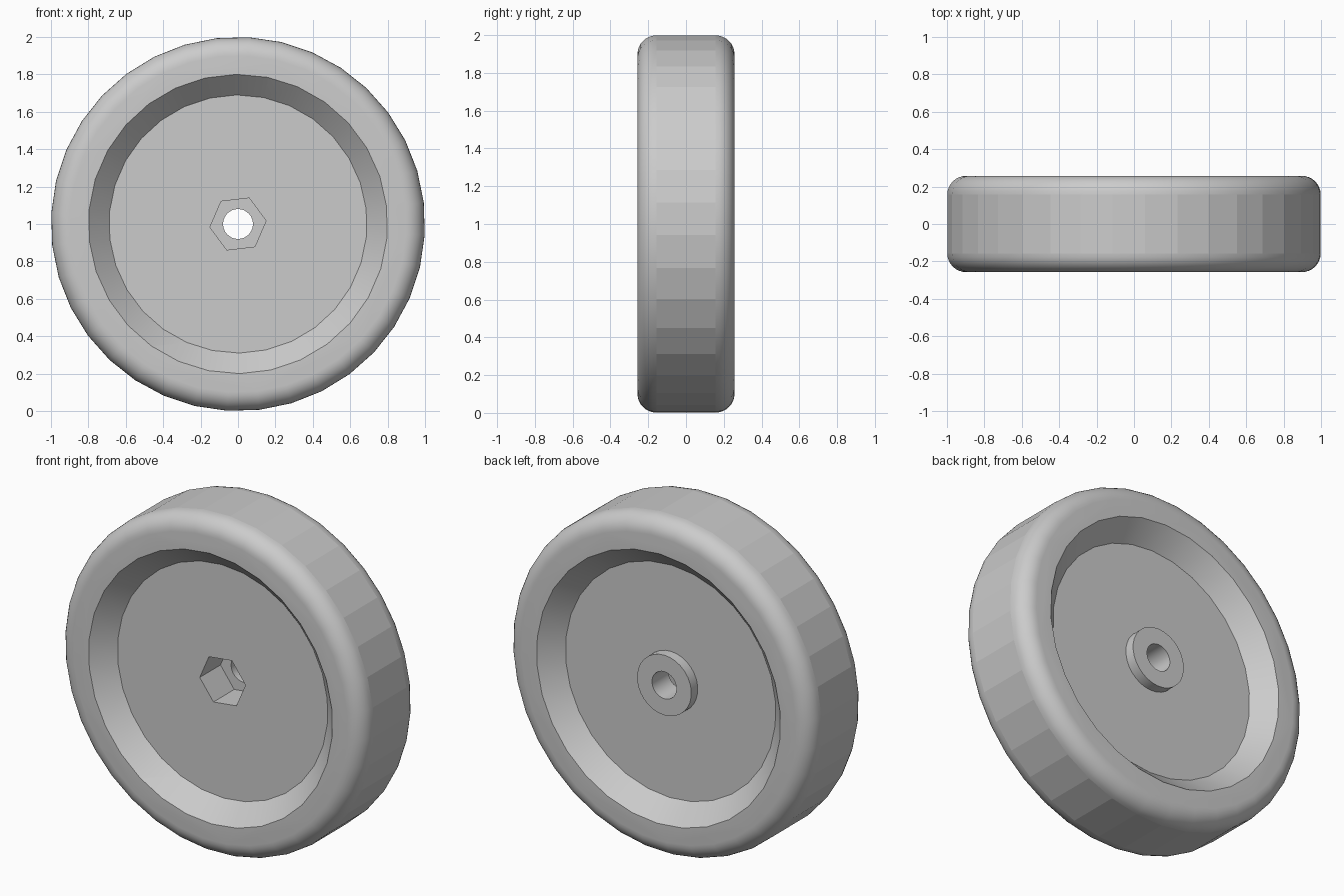
import bpy
import bmesh
import math
from mathutils import Matrix

cube = bpy.data.objects.get("Cube")
if cube:
    bpy.data.objects.remove(cube, do_unlink=True)

TURN = math.radians(6.6)      # common rotation of all facets about the axle
HALF = 0.257                  # half the wheel width
FACE = 0.144                  # distance of the recessed disc from the middle
FILLET = 0.1

grey = bpy.data.materials.new("plain grey")
grey.use_nodes = True
colour = (0.6, 0.6, 0.6, 1)
grey.diffuse_color = colour
grey.node_tree.nodes["Principled BSDF"].inputs["Base Color"].default_value = colour


def lathe(name, profile, sides):
    """Solid turned about the y axle from (radius, y) points, capped at both ends."""
    bm = bmesh.new()
    rings = []
    for r, y in profile:
        angles = [TURN + math.tau * i / sides for i in range(sides)]
        rings.append([bm.verts.new((r * math.cos(a), y, r * math.sin(a))) for a in angles])
    for a, b in zip(rings, rings[1:]):
        for i in range(sides):
            j = (i + 1) % sides
            bm.faces.new((a[i], a[j], b[j], b[i]))
    bm.faces.new(rings[0])
    bm.faces.new(rings[-1])
    bmesh.ops.recalc_face_normals(bm, faces=bm.faces)
    bmesh.ops.transform(bm, matrix=Matrix.Translation((0, 0, 1)), verts=bm.verts)
    mesh = bpy.data.meshes.new(name)
    bm.to_mesh(mesh)
    bm.free()
    mesh.materials.append(grey)
    obj = bpy.data.objects.new(name, mesh)
    bpy.context.collection.objects.link(obj)
    return obj


# Wheel body with rounded shoulders
arc = [math.pi / 2 * i / 8 for i in range(9)]
shoulder = [(1 - FILLET + FILLET * math.sin(a), HALF - FILLET + FILLET * math.cos(a)) for a in arc]
front = [(r, -y) for r, y in shoulder]
wheel = lathe("wheel", front + shoulder[::-1], 36)

# Dished recess on each side: radius 0.8 at the rim, 0.69 at the disc
slope = (0.8 - 0.69) / (HALF - FACE)
out = 0.05
dishes = [lathe("dish_cutter", [(0.69, s * FACE), (0.8 + slope * out, s * (HALF + out))], 30)
          for s in (-1, 1)]

# Hub boss at the back, nut pocket at the front, axle bore right through
boss = lathe("hub_boss", [(0.178, 0.1), (0.178, 0.204)], 30)
pocket = lathe("nut_pocket_cutter", [(0.151, -0.3), (0.151, 0.05)], 6)
bore = lathe("axle_bore_cutter", [(0.08, -0.4), (0.08, 0.4)], 30)

steps = [(d, 'DIFFERENCE') for d in dishes]
steps += [(boss, 'UNION'), (pocket, 'DIFFERENCE'), (bore, 'DIFFERENCE')]
bpy.ops.object.select_all(action='DESELECT')
wheel.select_set(True)
bpy.context.view_layer.objects.active = wheel
for tool, operation in steps:
    tool.hide_render = True
    mod = wheel.modifiers.new(tool.name, 'BOOLEAN')
    mod.operation = operation
    mod.solver = 'EXACT'
    mod.object = tool
    bpy.ops.object.modifier_apply(modifier=mod.name)
    bpy.data.objects.remove(tool, do_unlink=True)

# Smooth shoulders and recesses, faceted tread
bpy.ops.object.shade_smooth_by_angle(angle=math.radians(30))
for face in wheel.data.polygons:
    c = face.center
    if abs(face.normal.y) < 0.01 and math.hypot(c.x, c.z - 1) > 0.95:
        face.use_smooth = False
